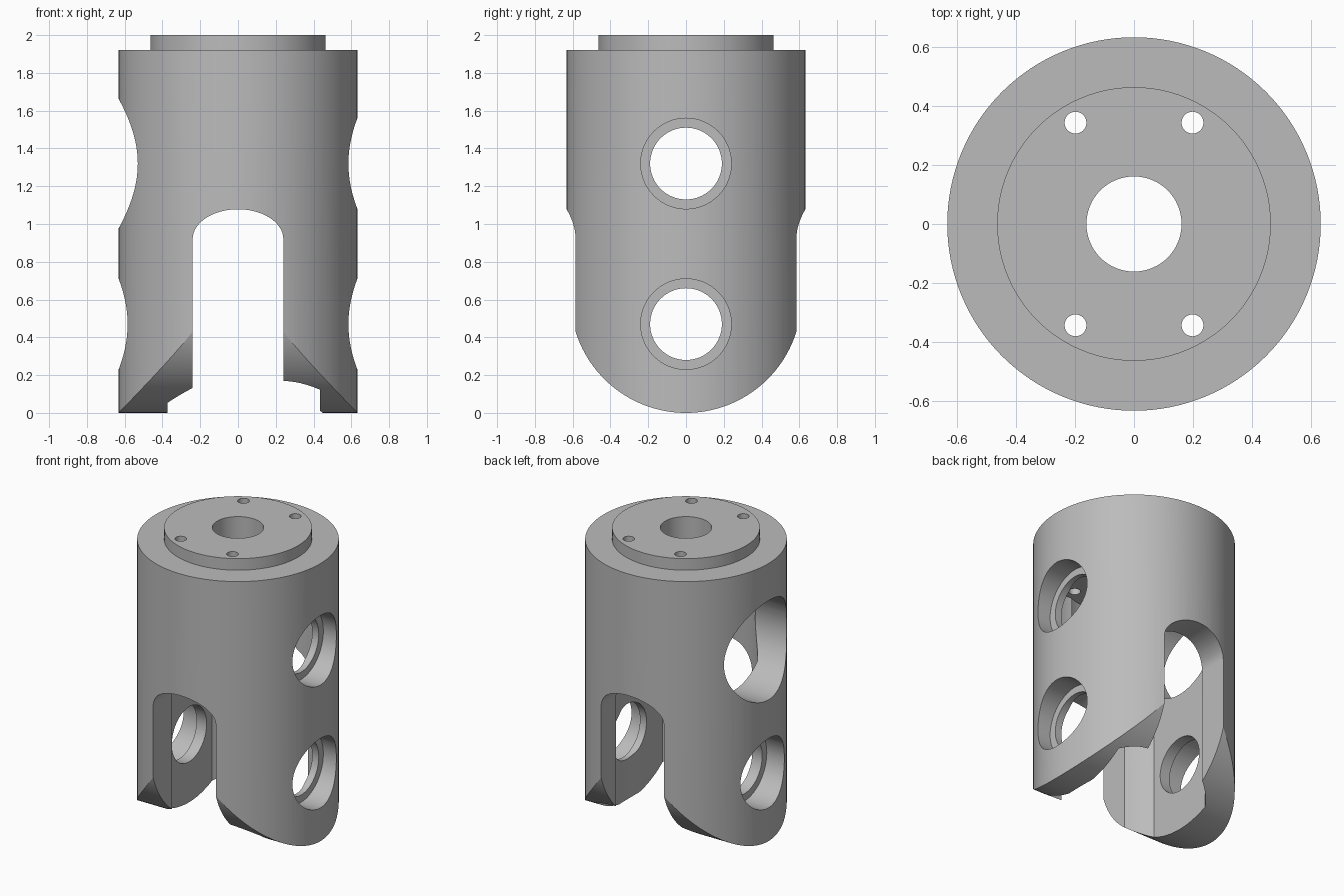
import bpy, bmesh
from math import sin, cos, pi, radians

cube = bpy.data.objects.get("Cube")
if cube:
    bpy.data.objects.remove(cube, do_unlink=True)

grey = bpy.data.materials.new("machined_grey")
grey.use_nodes = True
grey.diffuse_color = (0.5, 0.5, 0.5, 1)
grey.node_tree.nodes["Principled BSDF"].inputs["Base Color"].default_value = (0.5, 0.5, 0.5, 1)


def arc(cu, cv, ru, rv, start, end, steps):
    """Points along an ellipse, angles in degrees."""
    angles = [radians(start + (end - start) * i / steps) for i in range(steps + 1)]
    return [(cu + ru * cos(a), cv + rv * sin(a)) for a in angles]


def circle(cu, cv, r, steps=96):
    return arc(cu, cv, r, r, 0, 360, steps)[:-1]


def prism(name, outline, axis, lo, hi):
    """Extrude a closed outline along an axis."""
    place = {"x": lambda u, v, h: (h, u, v),
             "y": lambda u, v, h: (u, h, v),
             "z": lambda u, v, h: (u, v, h)}[axis]
    bm = bmesh.new()
    ends = [[bm.verts.new(place(u, v, h)) for u, v in outline] for h in (lo, hi)]
    n = len(outline)
    bm.faces.new(ends[0])
    bm.faces.new(ends[1])
    for i in range(n):
        j = (i + 1) % n
        bm.faces.new((ends[0][i], ends[0][j], ends[1][j], ends[1][i]))
    bmesh.ops.recalc_face_normals(bm, faces=bm.faces)
    mesh = bpy.data.meshes.new(name)
    bm.to_mesh(mesh)
    bm.free()
    obj = bpy.data.objects.new(name, mesh)
    bpy.context.collection.objects.link(obj)
    mesh.materials.append(grey)
    return obj


def combine(target, tool, operation="DIFFERENCE"):
    """Apply a boolean and throw the tool away."""
    tool.hide_render = True
    bpy.ops.object.select_all(action="DESELECT")
    bpy.context.view_layer.objects.active = target
    target.select_set(True)
    mod = target.modifiers.new(tool.name, "BOOLEAN")
    mod.object, mod.operation, mod.solver = tool, operation, "EXACT"
    bpy.ops.object.modifier_apply(modifier=mod.name)
    bpy.data.objects.remove(tool, do_unlink=True)


# Main barrel with the raised disc on top
body = prism("fork_housing", circle(0, 0, 0.632, 128), "z", 0, 1.92)
combine(body, prism("top_disc", circle(0, 0, 0.463, 128), "z", 1.8, 2.0), "UNION")

# Rounded lower ends of the two legs
R = 0.612
rounded = arc(0, R, R, R, 180, 360, 96) + [(0.8, R), (0.8, 2.2), (-0.8, 2.2), (-0.8, R)]
combine(body, prism("leg_rounding", rounded, "x", -1, 1), "INTERSECT")

# Inner cavity: a bore with a flat on one side, and an offset pocket on the other
CEILING = 1.66
flat = 0.373
half = 180 - 33.7
bore = arc(0, 0, 0.449, 0.449, -half, half, 80)
combine(body, prism("bore", bore, "z", -0.2, CEILING))
edge = 60.2
pocket = arc(0.225, 0, 0.423, 0.423, edge, 360 - edge, 64)
combine(body, prism("pocket", pocket, "z", -0.2, CEILING))

# Arched slot between the legs
slot = arc(0, 0.92, 0.24, 0.158, 0, 180, 40) + [(-0.24, -0.2), (0.24, -0.2)]
combine(body, prism("slot", slot, "y", -1, 1))

# Cross holes through both walls, with counterbores
for z in (0.47, 1.32):
    combine(body, prism("cross_hole", circle(0, z, 0.19, 64), "x", -1, 1))
    combine(body, prism("counterbore", circle(0, z, 0.24, 64), "x", 0.485, 1))
combine(body, prism("counterbore", circle(0, 0.47, 0.24, 64), "x", -1, -0.45))
combine(body, prism("large_side_hole", circle(0, 1.32, 0.343, 96), "x", -1, -0.2))

# Centre hole and four bolt holes in the top
combine(body, prism("centre_hole", circle(0, 0, 0.161, 64), "z", 1.5, 2.2))
for sx in (-1, 1):
    for sy in (-1, 1):
        combine(body, prism("bolt_hole", circle(0.198 * sx, 0.343 * sy, 0.037, 32), "z", 1.5, 2.2))

bpy.ops.object.select_all(action="DESELECT")
body.select_set(True)
bpy.context.view_layer.objects.active = body
bpy.ops.object.shade_smooth_by_angle(angle=radians(25))
